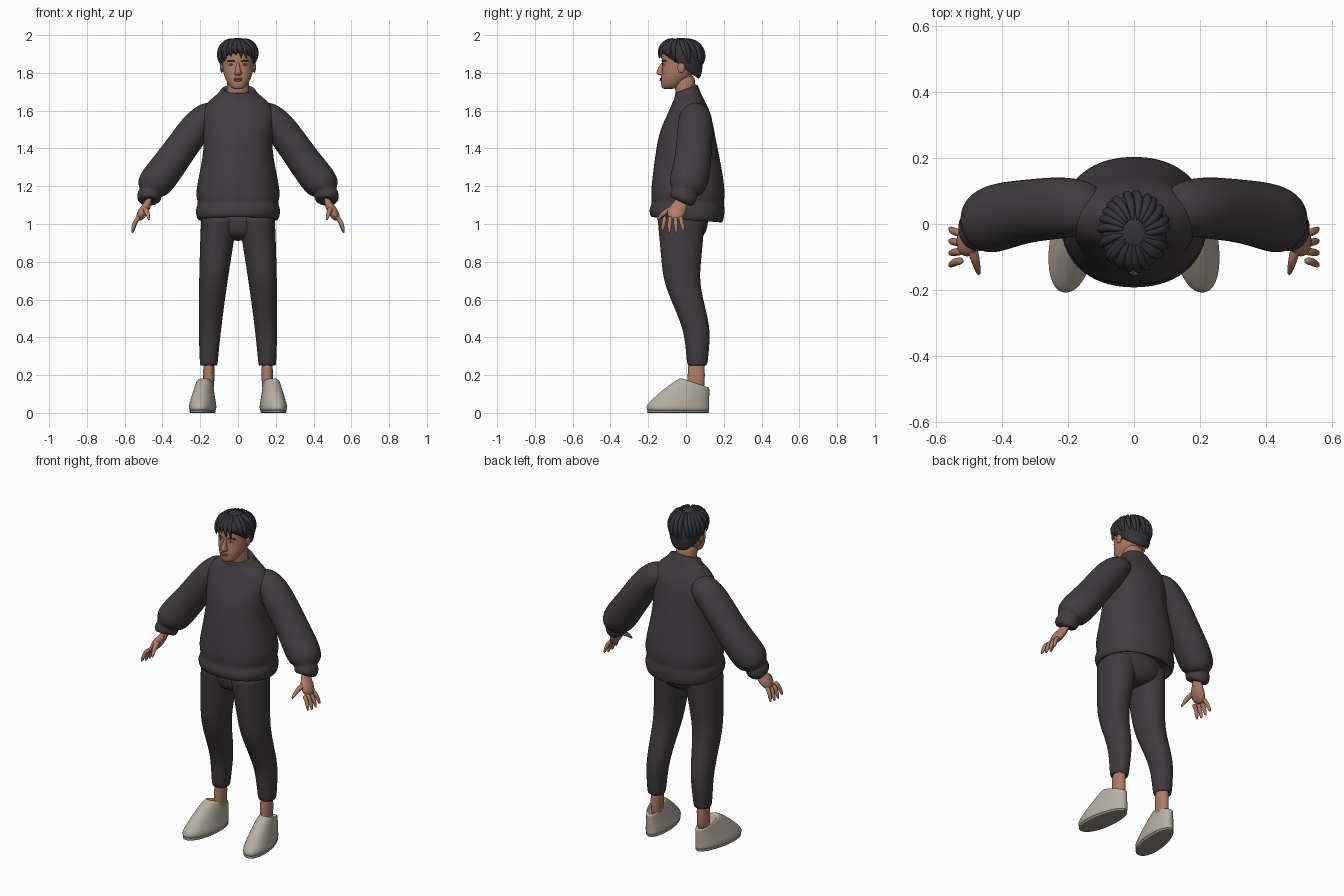
import bpy, bmesh, math, random
from mathutils import Vector

old = bpy.data.objects.get("Cube")
if old:
    bpy.data.objects.remove(old, do_unlink=True)
random.seed(4)


def material(name, red, green, blue):
    mat = bpy.data.materials.new(name)
    mat.use_nodes = True
    colour = (red, green, blue, 1)
    mat.diffuse_color = colour
    shader = mat.node_tree.nodes["Principled BSDF"]
    shader.inputs["Base Color"].default_value = colour
    shader.inputs["Roughness"].default_value = .8
    return mat


KNIT = material("charcoal knit", .056, .046, .053)
TROUSER = material("charcoal trousers", .052, .043, .049)
HAIR = material("black hair", .038, .034, .042)
SKIN = material("tan skin", .43, .2, .13)
LIPS = material("lip", .32, .12, .09)
WHITE = material("eye white", .6, .55, .5)
SHOE = material("cream leather", .47, .43, .36)
SOLE = material("sole grey", .3, .27, .23)


def mix(start, end, amount):
    return start + (end - start) * amount


def steps(count):
    """Evenly spaced fractions from zero to one."""
    return [i / (count - 1) for i in range(count)]


def oval(count, power):
    """Points of a unit superellipse."""
    for i in range(count):
        angle = math.tau * i / count
        c, s = math.cos(angle), math.sin(angle)
        yield (math.copysign(abs(c) ** (2 / power), c),
               math.copysign(abs(s) ** (2 / power), s))


def skin(name, loops, mat):
    """Bridge point loops into a closed smooth surface."""
    bm = bmesh.new()
    rows = [[bm.verts.new(point) for point in loop] for loop in loops]
    for lower, upper in zip(rows, rows[1:]):
        for i in range(len(lower)):
            bm.faces.new((lower[i - 1], lower[i], upper[i], upper[i - 1]))
    bm.faces.new(rows[0])
    bm.faces.new(rows[-1])
    bmesh.ops.recalc_face_normals(bm, faces=bm.faces)
    for face in bm.faces:
        face.smooth = True
    mesh = bpy.data.meshes.new(name)
    bm.to_mesh(mesh)
    bm.free()
    mesh.materials.append(mat)
    part = bpy.data.objects.new(name, mesh)
    bpy.context.collection.objects.link(part)
    smooth = part.modifiers.new("Smooth", "SUBSURF")
    smooth.levels = smooth.render_levels = 2


def stack(name, rings, mat, warp=Vector):
    """Level rings: height, half width, front, back and optional slope."""
    loops = []
    for height, half, front, back, *slope in rings:
        depth, middle = (back - front) / 2, (back + front) / 2
        tilt = depth * sum(slope)
        loops.append([warp((half * c, middle + depth * s, height + tilt * s))
                      for c, s in oval(20, 2.2)])
    skin(name, loops, mat)


def tube(name, path, mat, side=1, flat=1, across=(0, 1, 0)):
    """Rings square to a path of x, y, z, radius; flat widens them along across."""
    points = [Vector(knot[:3]) for knot in path]
    loops = []
    for i, centre in enumerate(points):
        ahead = points[min(i + 1, len(points) - 1)] - points[max(i - 1, 0)]
        ahead.normalize()
        u = Vector(across).cross(ahead).normalized()
        v = ahead.cross(u) * flat
        ring = [centre + (u * c + v * s) * path[i][3] for c, s in oval(12, 2)]
        loops.append([Vector((p.x * side, p.y, p.z)) for p in ring])
    skin(name, loops, mat)


def ball(name, centre, size, mat):
    bpy.ops.mesh.primitive_uv_sphere_add(segments=20, ring_count=12, radius=1, location=centre)
    part = bpy.context.object
    part.name, part.scale = name, size
    part.data.materials.append(mat)
    bpy.ops.object.shade_smooth()


# Sweater body with ribbed hem and collar
stack("sweater_body", [
    (1.07, .19, -.16, .17), (1.02, .2, -.17, .18, -.08), (1.02, .22, -.19, .2, -.08),
    (1.08, .23, -.2, .21), (1.11, .21, -.18, .2), (1.15, .23, -.19, .21),
    (1.25, .21, -.18, .2), (1.4, .18, -.16, .17), (1.5, .19, -.14, .15),
    (1.6, .2, -.09, .13), (1.66, .15, -.07, .09, .1), (1.69, .1, -.06, .07, .4),
    (1.72, .09, -.06, .06, .4), (1.71, .07, -.05, .05, .4), (1.67, .06, -.04, .05)], KNIT)

# Trouser seat
stack("trouser_seat", [(1.1, .18, -.13, .12), (.99, .18, -.14, .12),
                       (.94, .14, -.12, .1), (.91, .06, -.07, .06)], TROUSER)

for side, tag in ((1, "left_"), (-1, "right_")):
    # Sleeve with a full forearm and gathered cuff
    tube(tag + "sleeve", [
        (.1, .04, 1.6, .05), (.15, .05, 1.58, .08), (.22, .05, 1.52, .09),
        (.33, .04, 1.36, .09), (.42, .02, 1.24, .1), (.46, 0, 1.19, .09),
        (.46, -.01, 1.17, .06), (.47, -.01, 1.15, .07), (.48, -.03, 1.11, .06),
        (.47, -.02, 1.13, .03)], KNIT, side, 1.1)
    # Hand, fingers and thumb
    tube(tag + "palm", [(.47, -.02, 1.14, .02), (.48, -.03, 1.1, .02),
                        (.5, -.05, 1.07, .03), (.53, -.07, 1.02, .02)], SKIN, side, 1.8)
    for k, finger in enumerate(("index", "middle", "ring", "little")):
        spread = 1.5 - k
        length = .09 - .005 * spread ** 2
        tube(tag + finger + "_finger", [
            (mix(.52, .56, f ** .5), -.07 - spread * mix(.027, .038, f),
             1.04 - length * f, .012 - .007 * f ** 4) for f in steps(5)], SKIN, side)
    tube(tag + "thumb", [
        (mix(.495, .47, f), mix(-.06, -.155, f), 1.08 - .06 * f ** 2, .017 - .011 * f ** 2)
        for f in steps(5)], SKIN, side, across=(1, 0, 0))

    # Trouser leg, leaning outward, thigh forward and calf back
    def stance(p):
        t = (1.06 - p[2]) / .81
        knee = min(max((.75 - p[2]) / .37, 0), 1)
        bend = mix(-.025, .06, knee * knee * (3 - 2 * knee))
        lean = .155 - .06 * max(1 - t, 0) ** 1.5
        return Vector((side * (lean + p[0]), p[1] + bend, p[2]))

    leg = []
    for t in steps(14):
        depth = mix(.13, .054, t)
        leg.append((mix(1.06, .25, t), mix(.1, .047, t), -depth, depth))
    leg += [(.25, .04, -.04, .04), (.29, .03, -.04, .04)]
    stack(tag + "trouser_leg", leg, TROUSER, stance)
    stack(tag + "ankle", [(.3, .03, -.05, .04), (.2, .03, -.05, .04),
                          (.1, .03, -.06, .04)], SKIN, stance)

    # Shoe: wide toe, narrow heel, turned slightly outward
    def foot(p):
        narrow = 1 - .9 * max(p[1] + .05, 0)
        turn = .18 - .13 * p[1]
        return Vector((side * (turn + p[0] * narrow), p[1], max(p[2], 0)))

    stack(tag + "sole", [(0, .06, -.2, .12), (0, .068, -.21, .125),
                         (.014, .068, -.21, .125), (.016, .06, -.2, .12)], SOLE, foot)
    upper = [(.01, .06, -.2, .12), (.015, .07, -.21, .126)]
    for t in steps(8):
        upper.append((mix(.035, .16, t), mix(.072, .046, t),
                      mix(-.212, -.03, t ** 1.3), .125, -.35 * t * t))
    upper += [(.16, .036, -.01, .11, -.35), (.12, .03, 0, .1)]
    stack(tag + "shoe", upper, SHOE, foot)

# Neck and head
stack("neck", [(1.65, .06, -.05, .05), (1.72, .06, -.06, .05), (1.8, .06, -.07, .05)], SKIN)
stack("head", [
    (1.715, .02, -.12, -.07), (1.72, .04, -.13, -.04), (1.76, .065, -.135, .01),
    (1.8, .08, -.13, .05), (1.84, .083, -.126, .07), (1.88, .085, -.13, .08),
    (1.94, .08, -.12, .07), (1.97, .04, -.07, .03)], SKIN)
stack("nose", [(1.86, .008, -.13, -.1), (1.82, .012, -.15, -.1), (1.8, .02, -.16, -.1),
               (1.79, .02, -.15, -.1), (1.785, .01, -.13, -.1)], SKIN)
ball("upper_lip", (0, -.132, 1.769), (.024, .007, .005), LIPS)
ball("lower_lip", (0, -.132, 1.761), (.02, .007, .006), LIPS)
for side, tag in ((1, "left_"), (-1, "right_")):
    ball(tag + "eye", (.035 * side, -.113, 1.845), (.015, .009, .006), WHITE)
    ball(tag + "iris", (.035 * side, -.119, 1.845), (.006, .005, .006), HAIR)
    ball(tag + "ear", (.086 * side, -.025, 1.83), (.009, .02, .03), SKIN)
    tube(tag + "eyebrow", [
        (mix(.016, .058, f), -.127 + .025 * f * f, 1.86 + .006 * math.sin(3 * f), .004)
        for f in steps(4)], HAIR, side, across=(0, 0, 1))

# Hair cap, low at the nape and high over the brow
CROWN = Vector((0, -.026, 1.886))
SPAN = Vector((.1, .116, .1))
cap = [(1.85, .07, -.1, .04, -.75)]
for t in steps(9):
    angle = mix(-.6, 1.45, t)
    reach = SPAN.y * math.cos(angle)
    cap.append((CROWN.z + SPAN.z * math.sin(angle), SPAN.x * math.cos(angle),
                CROWN.y - reach, CROWN.y + reach, -.75 * (1 - t) ** 2))
stack("hair_cap", cap, HAIR)

# Locks combed from the crown toward the fringe, sides and nape
COUNT = 22
for k in range(COUNT):
    heading = math.tau * k / COUNT + random.uniform(-.1, .1)
    nape = (1 - math.cos(heading)) / 2
    end = random.uniform(-.12, .1) - .75 * nape
    curl = random.uniform(.15, .4)
    path = []
    for f in steps(7):
        rise = mix(1.25, end, f)
        turn = heading + curl * f
        out = Vector((math.sin(turn) * math.cos(rise), -math.cos(turn) * math.cos(rise),
                      math.sin(rise)))
        spot = CROWN + out * SPAN * (1 + .04 * math.sin(3 * f))
        path.append((*spot, .003 + .011 * math.sin(math.pi * f ** .8)))
    normal = Vector(path[3][:3]) - CROWN
    tube("hair_lock_" + str(k + 1), path, HAIR, flat=.5 * 2, across=normal)
